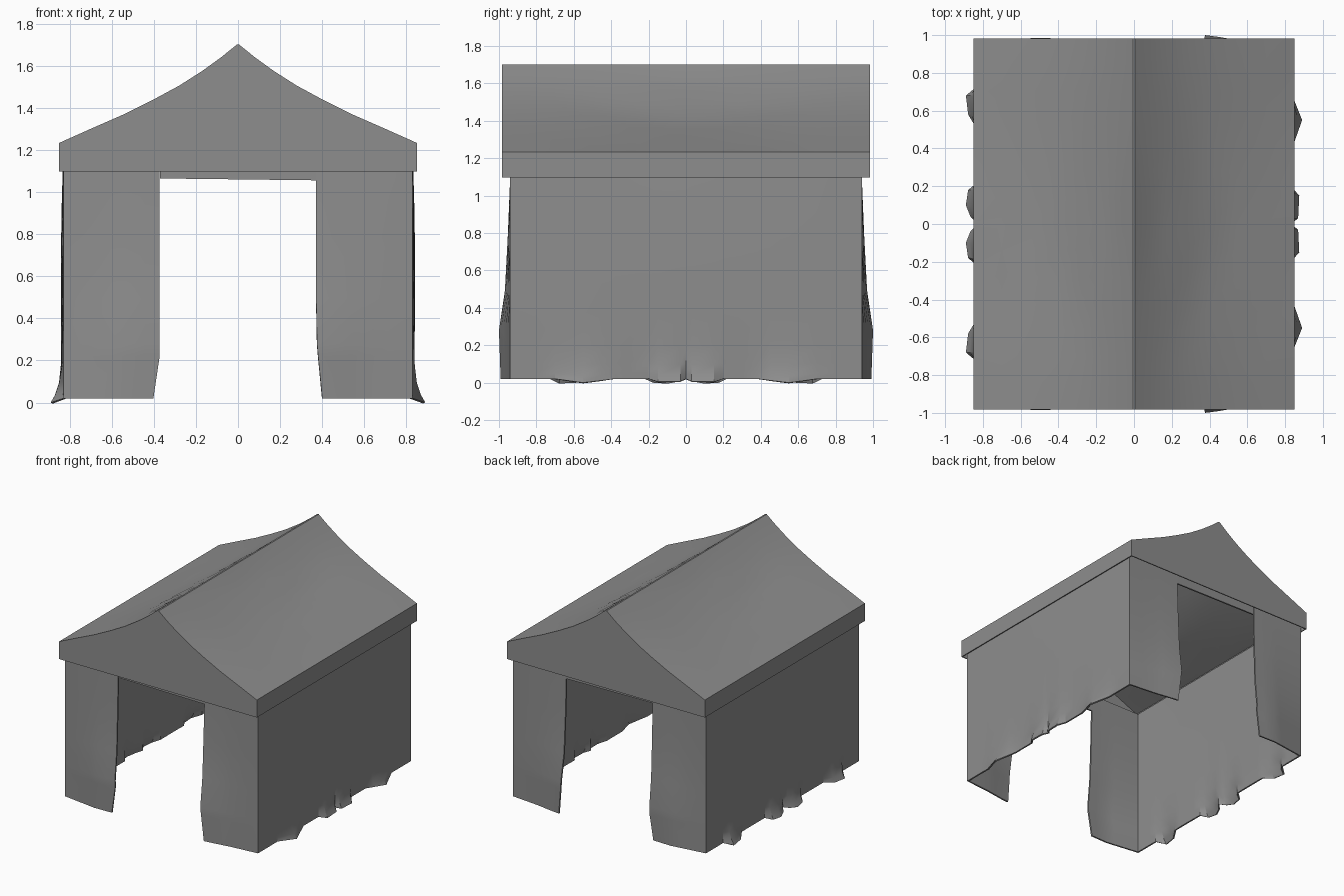
import bpy
import bmesh
from math import sin, pi, exp, radians

cube = bpy.data.objects.get("Cube")
if cube:
    bpy.data.objects.remove(cube, do_unlink=True)

# Single canvas colour
canvas = bpy.data.materials.new("grey canvas")
canvas.use_nodes = True
GREY = (0.27, 0.27, 0.27, 1)
canvas.diffuse_color = GREY
canvas.node_tree.nodes["Principled BSDF"].inputs["Base Color"].default_value = GREY

HALF_W, HALF_D, TOP, BOTTOM = 0.83, 0.94, 1.2, 0.02


def interp(points, t):
    """Piecewise linear lookup through sorted (key, value) pairs."""
    if t <= points[0][0]:
        return points[0][1]
    for (a, va), (b, vb) in zip(points, points[1:]):
        if t <= b:
            return va + (vb - va) * (t - a) / (b - a)
    return points[-1][1]


def finish(name, bm, thickness, mirror_y=False):
    """Give cloth its thickness, mirror front to back, shade by angle."""
    mesh = bpy.data.meshes.new(name)
    bm.to_mesh(mesh)
    bm.free()
    mesh.materials.append(canvas)
    obj = bpy.data.objects.new(name, mesh)
    bpy.context.collection.objects.link(obj)
    solid = obj.modifiers.new("cloth thickness", "SOLIDIFY")
    solid.thickness, solid.offset = thickness, -1
    if mirror_y:
        mirror = obj.modifiers.new("front to back", "MIRROR")
        mirror.use_axis = (False, True, False)
        mirror.use_mirror_merge = False
    bpy.ops.object.select_all(action="DESELECT")
    obj.select_set(True)
    bpy.context.view_layer.objects.active = obj
    bpy.ops.object.convert(target="MESH")
    bpy.ops.object.shade_smooth_by_angle(angle=radians(20))
    return obj


def sheet(name, us, vs, place, thickness=0.012, mirror_y=False):
    """Grid of quads whose points come from place(u, v)."""
    bm = bmesh.new()
    grid = [[bm.verts.new(place(u, v)) for u in us] for v in vs]
    for low, high in zip(grid, grid[1:]):
        for i in range(len(us) - 1):
            bm.faces.new((low[i], low[i + 1], high[i + 1], high[i]))
    return finish(name, bm, thickness, mirror_y)


def steps(a, b, n):
    return [a + (b - a) * i / n for i in range(n + 1)]


# Roof cover with swept slopes and hanging valance
half = [(0.006, 1.70), (0.08, 1.64), (0.17, 1.575), (0.28, 1.505), (0.4, 1.44),
        (0.54, 1.37), (0.7, 1.3), (0.85, 1.233), (0.85, 1.097)]
profile = [(-x, z) for x, z in reversed(half)] + half


def roof_point(i, y):
    x, z = profile[i]
    reach = max(0, 1 - (y / 0.78) ** 2) * max(0, sin(pi * abs(x) / 0.85))
    if 0.05 < abs(x) < 0.8:
        z -= 0.016 * reach * (1 + 0.5 * sin(abs(x) * 17 + abs(y) * 5))
    return (x, y, z)


sheet("roof_cover", range(len(profile)), steps(-0.983, 0.983, 14), roof_point, 0.008)

# Gable ends
bm = bmesh.new()
bm.faces.new([bm.verts.new((x, -0.983, z)) for x, z in reversed(profile)])
finish("gable_ends", bm, 0.008, mirror_y=True)

# Side walls with ruffled hems
right_ruffle = [(0.0, 0), (0.03, 0.65), (0.15, 0.75), (0.2, 0), (0.38, 0),
                (0.55, 1), (0.7, 0)]
left_ruffle = [(0.0, 0), (0.04, 0.6), (0.1, 1), (0.18, 0.8), (0.22, 0), (0.5, 0),
               (0.58, 0.8), (0.68, 1), (0.73, 0)]
heights = [0, 0.025, 0.07, 0.15, 0.3, 0.5, 0.75, 1]


def side_wall(name, side, ruffle):
    def place(y, v):
        fold = interp(ruffle, abs(y))
        z = BOTTOM + v * (TOP - BOTTOM)
        belly = 0.012 * sin(pi * v) * max(0, 1 - (y / 0.85) ** 2)
        flare = (0.06 - belly) * fold * exp(-(z - BOTTOM) / 0.07)
        hem = 0.02 * fold * (1 - v) ** 12
        return (side * (HALF_W + belly + flare), y, z - hem)
    marks = [y for y, _ in ruffle] + [0.3, 0.45, 0.8, HALF_D]
    ys = sorted({s * y for y in marks for s in (-1, 1)}, reverse=side < 0)
    sheet(name, ys, heights, place)


side_wall("left_wall", 1, right_ruffle)
side_wall("right_wall", -1, left_ruffle)

# Door curtains, bulging out toward the opening
bulge = [(0.02, 0.85), (0.28, 1), (0.5, 0.45), (0.8, 0.2), (1.1, 0)]


def curtain(name, side, spread, amount, edge):
    def place(s, v):
        z = BOTTOM + v * (TOP - BOTTOM)
        x = HALF_W + (interp(edge, z) - HALF_W) * s
        out = amount * interp(spread, s) * interp(bulge, z)
        return (side * x, -HALF_D - out, z)
    us = sorted([0, 0.25, 0.5, 0.65, 0.85, 1], reverse=side > 0)
    sheet(name, us, [0, 0.1, 0.17, 0.22, 0.4, 0.65, 0.88, 1], place, mirror_y=True)


curtain("left_door_curtains", 1, [(0, 0), (0.5, 0.4), (0.85, 0.85), (1, 1)], 0.06,
        [(0.02, 0.4), (0.27, 0.376), (0.55, 0.37)])
curtain("right_door_curtains", -1, [(0, 0), (0.65, 1), (1, 0.9)], 0.046,
        [(0.02, 0.402), (0.22, 0.372)])


# Cloth strip above each doorway
def header_point(x, top):
    return (x, -HALF_D, TOP if top else 1.06 - 0.012 * x)


sheet("door_headers", [-0.37, 0, 0.37], [0, 1], header_point, mirror_y=True)
